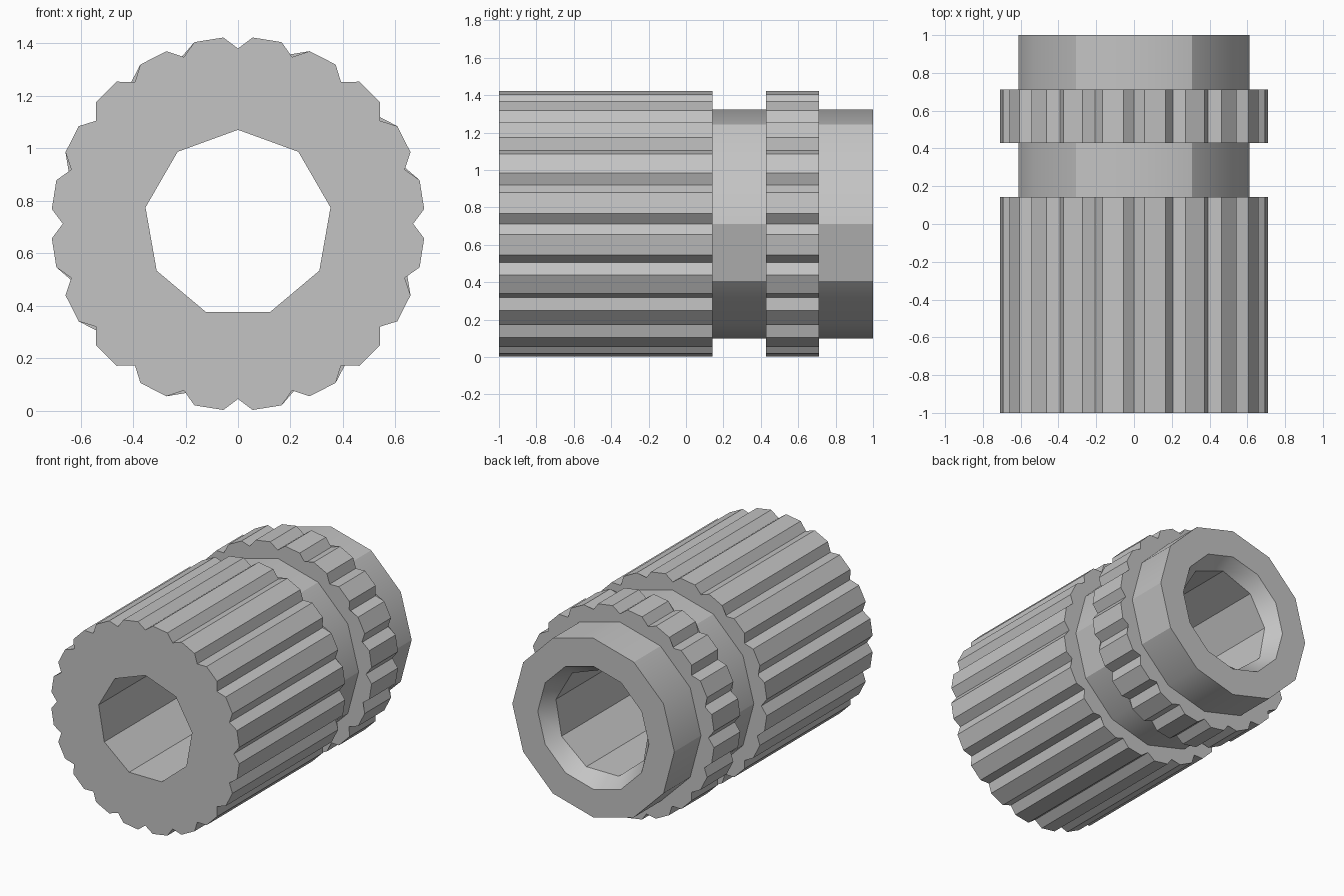
import bpy
import bmesh
from math import sin, cos, radians

if "Cube" in bpy.data.objects:
    bpy.data.objects.remove(bpy.data.objects["Cube"])

CENTRE_Z = 0.712

metal = bpy.data.materials.new("grey_metal")
metal.use_nodes = True
metal.diffuse_color = (0.55, 0.55, 0.55, 1)
metal.node_tree.nodes["Principled BSDF"].inputs["Base Color"].default_value = (0.55, 0.55, 0.55, 1)


# Cross-sections are lists of (angle from the top, radius)
def polygon(sides, radius):
    return [(360 * i / sides, radius) for i in range(sides)]


def knurl(teeth):
    pitch = 360 / teeth
    section = []
    for i in range(teeth):
        start = i * pitch
        section += [(start, 0.668), (start + pitch * 0.25, 0.712), (start + pitch * 0.75, 0.712)]
    return section


TEETH = knurl(20)
NECK = polygon(12, 0.612)
MOUTH = polygon(12, 0.42)
BORE = polygon(9, 0.358)
NECK_CREASES = (1, 3, 4, 7, 9, 11)


def build(name, rings, smooth_spans=(), creases=()):
    """Skin a run of (section, y) rings, joining each to the next by angle."""
    bm = bmesh.new()
    loops = []
    for section, y in rings:
        loops.append([bm.verts.new((r * sin(radians(a)), y, CENTRE_Z + r * cos(radians(a))))
                      for a, r in section])
    for span in range(len(rings) - 1):
        va, vb = loops[span], loops[span + 1]
        angles_a = [a for a, r in rings[span][0]] + [360]
        angles_b = [a for a, r in rings[span + 1][0]] + [360]
        na, nb = len(va), len(vb)
        i = j = 0
        while i < na or j < nb:
            next_a = angles_a[i + 1] if i < na else 999
            next_b = angles_b[j + 1] if j < nb else 999
            a0, b0 = va[i % na], vb[j % nb]
            a1, b1 = va[(i + 1) % na], vb[(j + 1) % nb]
            if abs(next_a - next_b) < 0.01:
                corners = (a0, a1, b1, b0)
                i, j = i + 1, j + 1
            elif next_a < next_b:
                corners = (a0, a1, b0)
                i += 1
            else:
                corners = (a0, b1, b0)
                j += 1
            bm.faces.new(corners).smooth = span in smooth_spans
        if span in smooth_spans:
            for k in creases:
                bm.edges.get((va[k], vb[k])).smooth = False
    mesh = bpy.data.meshes.new(name)
    bm.to_mesh(mesh)
    bm.free()
    mesh.materials.append(metal)
    obj = bpy.data.objects.new(name, mesh)
    bpy.context.collection.objects.link(obj)
    return obj


# Long toothed sleeve with its front face and rear step
build("toothed_sleeve", [(BORE, -1), (TEETH, -1), (TEETH, 0.142), (NECK, 0.142)])

# Plain groove between the toothed sections
build("groove_neck", [(NECK, 0.142), (NECK, 0.428)], (0,), NECK_CREASES)

# Short toothed ring
build("toothed_ring", [(NECK, 0.428), (TEETH, 0.428), (TEETH, 0.712), (NECK, 0.712)])

# Plain rear collar and its end face
build("rear_collar", [(NECK, 0.712), (NECK, 1), (MOUTH, 1)], (0,), NECK_CREASES)

# Flared mouth leading into the bore
build("flared_mouth", [(MOUTH, 1), (BORE, 0.9)], (0,))

# Through bore
build("bore", [(BORE, 0.9), (BORE, -1)])
